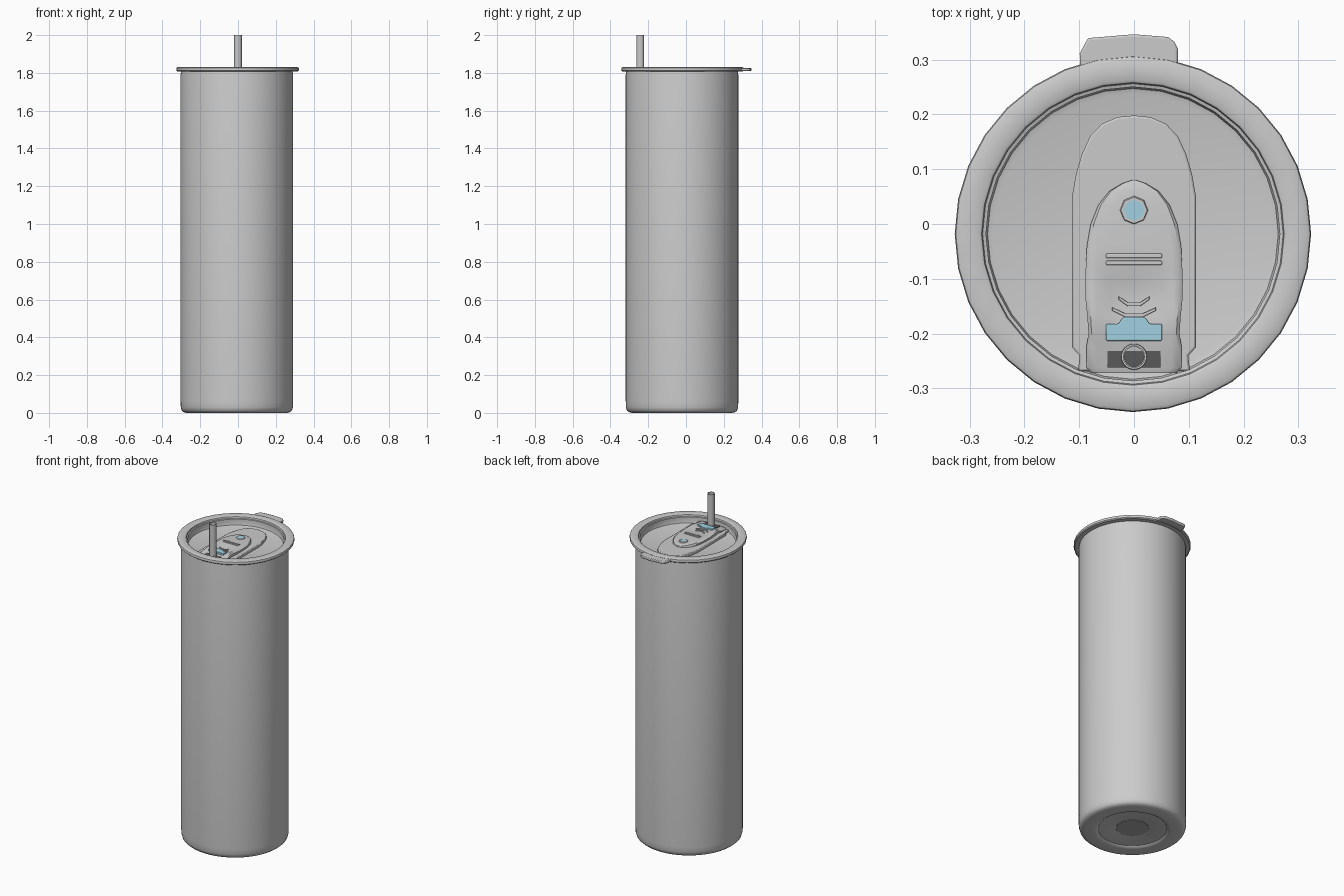
import bpy, bmesh, math
from math import sin, cos, pi, radians

CX, CY = -0.002, -0.018   # axis of the lid and cup


def finish(name, verts, faces, mat=None, angle=35):
    me = bpy.data.meshes.new(name)
    me.from_pydata(verts, [], faces)
    bm = bmesh.new()
    bm.from_mesh(me)
    bmesh.ops.remove_doubles(bm, verts=bm.verts, dist=1e-5)
    bmesh.ops.recalc_face_normals(bm, faces=bm.faces)
    bm.to_mesh(me)
    bm.free()
    ob = bpy.data.objects.new(name, me)
    bpy.context.collection.objects.link(ob)
    if mat:
        me.materials.append(mat)
    bpy.ops.object.select_all(action='DESELECT')
    ob.select_set(True)
    bpy.context.view_layer.objects.active = ob
    bpy.ops.object.shade_smooth_by_angle(angle=radians(angle))
    return ob


def lathe(name, prof, x, y, n, closed=False, mat=None):
    verts = [(x + r * sin(2 * pi * i / n), y - r * cos(2 * pi * i / n), z)
             for i in range(n) for r, z in prof]
    m = len(prof)
    faces = []
    for i in range(n):
        a, b = i * m, (i + 1) % n * m
        for j in range(m if closed else m - 1):
            k = (j + 1) % m
            quad = (a + j, b + j, b + k, a + k)
            faces.append(quad)
    return finish(name, verts, faces, mat)


def prism(name, outline, z0, z1, bevel=0.0, mat=None):
    n = len(outline)
    verts = [(x, y, z) for z in (z0, z1) for x, y in outline]
    faces = [tuple(range(n)), tuple(range(n, 2 * n))]
    faces += [(i, (i + 1) % n, n + (i + 1) % n, n + i) for i in range(n)]
    ob = finish(name, verts, faces, mat)
    if bevel:
        mod = ob.modifiers.new("soft_edge", 'BEVEL')
        mod.width, mod.segments, mod.limit_method = bevel, 2, 'ANGLE'
        mod.angle_limit = radians(50)
    return ob


def mirrored(half):
    return half + [(-x, y) for x, y in reversed(half) if x > 1e-6]


def rect(w, y0, y1):
    return [(-w, y0), (w, y0), (w, y1), (-w, y1)]


def material(name, col):
    m = bpy.data.materials.new(name)
    m.diffuse_color = (*col, 1)
    return m


blue = material("light_blue", (0.36, 0.64, 0.76))
dark = material("dark_grey", (0.10, 0.10, 0.10))

# Double-sided cup with rounded foot and recessed base
lathe("cup_body", [(0, 0.014), (0.095, 0.014), (0.105, 0.011), (0.19, 0.009),
                   (0.20, 0.001), (0.215, 0), (0.265, 0), (0.282, 0.004),
                   (0.292, 0.013), (0.297, 0.03), (0.298, 0.06), (0.298, 1.79),
                   (0.295, 1.808), (0.284, 1.808), (0.282, 1.79),
                   (0.282, 0.06), (0.26, 0.035), (0, 0.03)], -0.006, -0.021, 64)
# Base centre pad
lathe("base_pad", [(0, 0.0125), (0.092, 0.0125), (0.094, 0.016)], -0.006, -0.021, 10,
      mat=material("pad_grey", (0.40, 0.40, 0.40)))

# Lid: flange, recessed floor and plug
lathe("lid", [(0, 1.778), (0.255, 1.778), (0.265, 1.781), (0.268, 1.79), (0.268, 1.816),
              (0.274, 1.818), (0.276, 1.827), (0.281, 1.83), (0.317, 1.83), (0.323, 1.827),
              (0.325, 1.821), (0.324, 1.812), (0.318, 1.807), (0.28, 1.807),
              (0.278, 1.76), (0, 1.76)], CX, CY, 32)

# Thumb tab at the back of the lid
prism("lid_tab", [(-0.097, 0.26), (0.08, 0.26), (0.08, 0.32), (0.074, 0.332), (0.062, 0.341),
                  (0, 0.346), (-0.084, 0.339), (-0.099, 0.311)], 1.809, 1.826, 0.004)

# Arch-shaped slider track on the lid floor
arch = [(0.113, 0.05), (0.106, 0.09), (0.095, 0.128), (0.08, 0.16),
        (0.058, 0.183), (0.03, 0.195), (0, 0.198)]
prism("slider_track", mirrored([(0.102, -0.268), (0.099, -0.24), (0.113, -0.225)] + arch),
      1.77, 1.795, 0.004)

# Slider lofted along y: (y, half width, side height, middle height)
stations = [(-0.272, 0.078, 1.799, 1.799), (-0.262, 0.087, 1.803, 1.802),
            (-0.225, 0.087, 1.806, 1.803), (-0.200, 0.083, 1.814, 1.810),
            (-0.170, 0.085, 1.816, 1.806), (-0.140, 0.088, 1.815, 1.803),
            (-0.105, 0.089, 1.812, 1.805), (-0.080, 0.088, 1.812, 1.812),
            (-0.040, 0.086, 1.811, 1.812), (0.000, 0.079, 1.810, 1.811),
            (0.035, 0.065, 1.809, 1.810), (0.060, 0.045, 1.807, 1.808),
            (0.074, 0.022, 1.805, 1.806), (0.080, 0.004, 1.803, 1.803)]
verts, faces = [], []
for y, w, zs, zm in stations:
    half = [(w, 1.785), (w, zs - 0.006), (w * 0.93, zs - 0.001), (w * 0.78, zs), (w * 0.5, zm), (0, zm)]
    verts += [(x, y, z) for x, z in half] + [(-x, y, z) for x, z in reversed(half[:-1])]
M = 11
for i in range(len(stations) - 1):
    a, b = i * M, (i + 1) * M
    faces += [(a + j, a + (j + 1) % M, b + (j + 1) % M, b + j) for j in range(M)]
faces += [tuple(range(M)), tuple(range(len(verts) - M, len(verts)))]
finish("slider", verts, faces)

# Grip ridges
for k, y in enumerate((-0.058, -0.071)):
    prism(f"grip_ridge_{k + 1}", rect(0.051, y - 0.004, y + 0.004), 1.80, 1.816, 0.002)
# Angled catch ribs in the thumb scoop
for k, y in enumerate((-0.146, -0.166)):
    s = 0.028 + 0.012 * k
    prism(f"catch_rib_{k + 1}", mirrored([(0, y - 0.004), (s * 0.4, y - 0.004), (s, y + 0.008),
                                          (s, y + 0.014), (s * 0.4, y + 0.003), (0, y + 0.003)][:5]),
          1.795, 1.810, 0.001)

# Vent hole with rim
lathe("vent_rim", [(0.019, 1.805), (0.019, 1.814), (0.024, 1.814), (0.028, 1.805)], 0, 0.025, 8, True)
lathe("vent", [(0, 1.8135), (0.020, 1.8135), (0.020, 1.806)], 0, 0.025, 8, mat=blue)

# Blue flap in front of the scoop
prism("flap", mirrored([(0, -0.213), (0.051, -0.213), (0.051, -0.182), (0.028, -0.182),
                        (0.020, -0.170), (0, -0.170)]), 1.80, 1.818, 0.002, blue)

# Straw slot, collar and straw
prism("straw_slot", rect(0.048, -0.262, -0.232), 1.795, 1.8055, mat=dark)
lathe("straw_collar", [(0.019, 1.80), (0.019, 1.81), (0.023, 1.81), (0.024, 1.80)], 0, -0.242, 24, True)
lathe("straw", [(0.018, 0.08), (0.018, 2.0), (0.0205, 2.0), (0.0205, 0.08)], 0, -0.242, 24, True)
